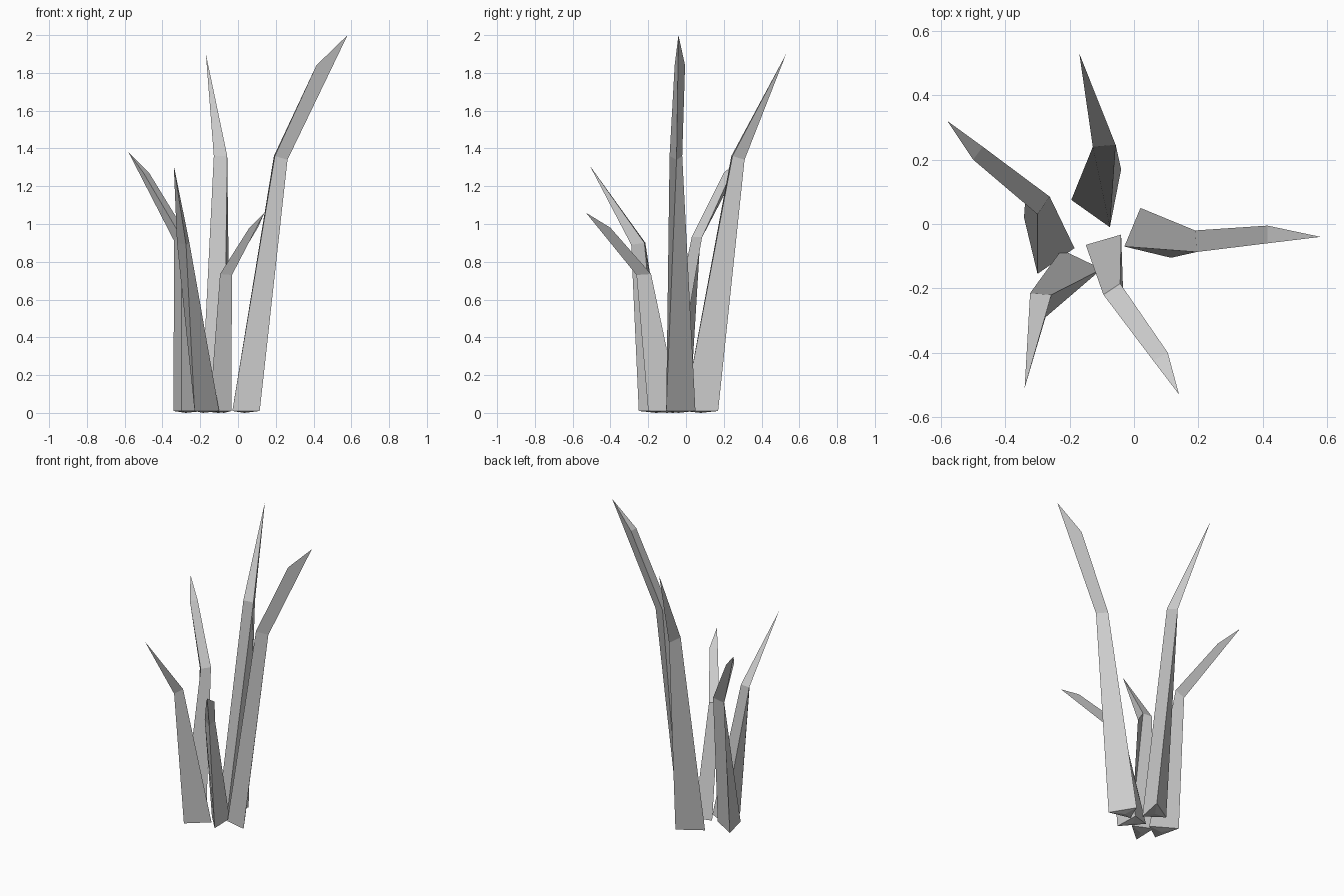
import bpy, bmesh
from mathutils import Vector


def blade(name, base, mid, tip, fold=None):
    """Three-sided bent blade. Points 0 and 1 form the inner edge, 2 the outer keel."""
    bm = bmesh.new()
    new = lambda p: bm.verts.new(p)
    b = [new((x, y, 0.01)) for x, y in base]
    m = [new(p) for p in mid]
    t = new(tip)
    # shallow pointed root cap
    c = sum((v.co for v in b), Vector()) / 3
    root = new((c.x, c.y, 0))
    for i in range(3):
        j = (i + 1) % 3
        bm.faces.new((b[i], b[j], root))
        bm.faces.new((b[i], b[j], m[j], m[i]))
    # upper part, optionally creased near the tip
    if fold:
        f = [new(p) for p in fold]
        bm.faces.new((m[0], m[1], f[1], f[0]))
        bm.faces.new((f[0], f[1], t))
        bm.faces.new((m[1], m[2], t, f[1]))
        bm.faces.new((m[2], m[0], f[0], t))
    else:
        for i in range(3):
            bm.faces.new((m[i], m[(i + 1) % 3], t))
    bmesh.ops.recalc_face_normals(bm, faces=bm.faces)
    me = bpy.data.meshes.new(name)
    bm.to_mesh(me)
    bm.free()
    bpy.context.collection.objects.link(bpy.data.objects.new(name, me))


# tall blade leaning right
blade("right_blade",
      [(-0.03, -0.07), (0.02, 0.05), (0.115, -0.105)],
      [(0.195, -0.087, 1.36), (0.19, -0.02, 1.36), (0.262, -0.05, 1.34)],
      (0.58, -0.04, 2.0),
      [(0.415, -0.06, 1.84), (0.415, -0.005, 1.84)])

# tall blade leaning back
blade("back_blade",
      [(-0.075, -0.01), (-0.195, 0.075), (-0.04, 0.17)],
      [(-0.057, 0.246, 1.36), (-0.128, 0.24, 1.36), (-0.09, 0.31, 1.34)],
      (-0.17, 0.53, 1.9))

# medium blade leaning left
blade("left_blade",
      [(-0.30, -0.155), (-0.185, -0.075), (-0.342, 0.02)],
      [(-0.30, 0.03, 0.93), (-0.262, 0.085, 0.93), (-0.338, 0.075, 0.91)],
      (-0.58, 0.32, 1.38),
      [(-0.50, 0.20, 1.27), (-0.47, 0.24, 1.27)])

# medium blade leaning to the front left
blade("front_left_blade",
      [(-0.225, -0.08), (-0.10, -0.14), (-0.23, -0.25)],
      [(-0.323, -0.215, 0.9), (-0.257, -0.22, 0.9), (-0.275, -0.29, 0.89)],
      (-0.34, -0.51, 1.31))

# short blade leaning to the front
blade("front_blade",
      [(-0.15, -0.065), (-0.04, -0.033), (-0.035, -0.2)],
      [(-0.095, -0.22, 0.735), (-0.043, -0.185, 0.735), (-0.032, -0.262, 0.73)],
      (0.14, -0.53, 1.06),
      [(0.06, -0.425, 0.98), (0.105, -0.4, 0.98)])
